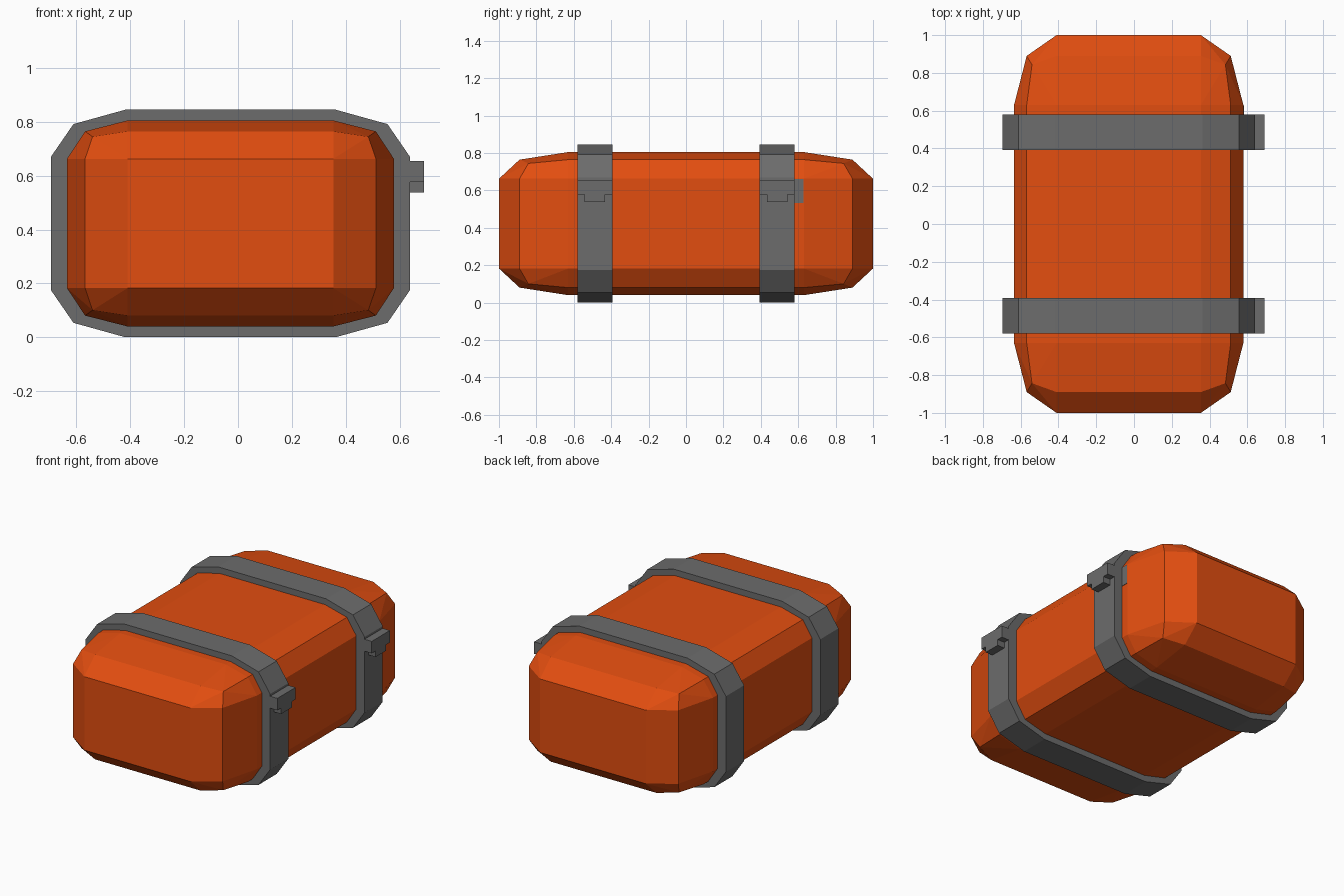
import bpy, bmesh
from mathutils import Vector

if "Cube" in bpy.data.objects:
    bpy.data.objects.remove(bpy.data.objects["Cube"])

CX, CZ = -0.028, 0.4225          # centre of the case in x and z


def material(name, rgb):
    m = bpy.data.materials.new(name)
    m.diffuse_color = (*rgb, 1)
    m.use_nodes = True
    m.node_tree.nodes["Principled BSDF"].inputs["Base Color"].default_value = m.diffuse_color
    return m


ORANGE = material("orange shell", (0.76, 0.075, 0.005))
GREY = material("grey strap", (0.15, 0.15, 0.15))


def finish(bm, name, mat):
    bmesh.ops.recalc_face_normals(bm, faces=bm.faces[:])
    me = bpy.data.meshes.new(name)
    bm.to_mesh(me)
    bm.free()
    me.materials.append(mat)
    ob = bpy.data.objects.new(name, me)
    bpy.context.collection.objects.link(ob)
    return ob


def mirrored_loop(quarter):
    """Closed (x, z) loop from points of one quarter, side to top."""
    q = list(quarter)
    return (q + [(-x, z) for x, z in reversed(q)]
            + [(-x, -z) for x, z in q] + [(x, -z) for x, z in reversed(q)])


# Case body: one bevelled corner, repeated to all eight octants
corner = [(.607, .63, .24), (.54, .89, .24), (.54, .63, .342), (.382, 1, .24),
          (.382, .89, .342), (.382, .63, .3825), (.512, .843, .322)]
bm = bmesh.new()
for sx in (-1, 1):
    for sy in (-1, 1):
        for sz in (-1, 1):
            for x, y, z in corner:
                bm.verts.new((CX + sx * x, sy * y, CZ + sz * z))
bmesh.ops.convex_hull(bm, input=bm.verts[:])
bmesh.ops.dissolve_limit(bm, angle_limit=0.01, verts=bm.verts[:], edges=bm.edges[:])
finish(bm, "case_body", ORANGE)


# Straps: closed bands around the body
def strap(name, yc, half=0.094):
    outer = mirrored_loop([(.667, .247), (.583, .369), (.39, .4225)])
    inner = mirrored_loop([(.595, .235), (.53, .333), (.378, .374)])
    bm = bmesh.new()
    rings = [[bm.verts.new((CX + x, yc + s * half, CZ + z)) for x, z in loop]
             for loop, s in ((outer, -1), (outer, 1), (inner, 1), (inner, -1))]
    n = len(outer)
    for k in range(4):
        a, b = rings[k], rings[(k + 1) % 4]
        for i in range(n):
            j = (i + 1) % n
            bm.faces.new((a[i], a[j], b[j], b[i]))
    finish(bm, name, GREY)


# Buckles: T-shaped blocks on the right side of each strap
def buckle(name, yc):
    t = [(-.094, .655), (-.094, .577), (-.055, .577), (-.055, .538),
         (.055, .538), (.055, .577), (.094, .577), (.094, .655)]
    bm = bmesh.new()
    face = bm.faces.new([bm.verts.new((.625, yc + y, z)) for y, z in t])
    ext = bmesh.ops.extrude_face_region(bm, geom=[face])
    verts = [v for v in ext["geom"] if isinstance(v, bmesh.types.BMVert)]
    bmesh.ops.translate(bm, verts=verts, vec=Vector((.066, 0, 0)))
    finish(bm, name, GREY)


for side, y in (("front", -0.487), ("back", 0.487)):
    strap(side + "_strap", y)
    buckle(side + "_buckle", y)

# Small grey plate beside the back strap
bm = bmesh.new()
bmesh.ops.create_cube(bm, size=1)
for v in bm.verts:
    v.co = Vector((.579 + v.co.x * .006, .6025 + v.co.y * .05, .597 + v.co.z * .126))
finish(bm, "side_plate", GREY)
